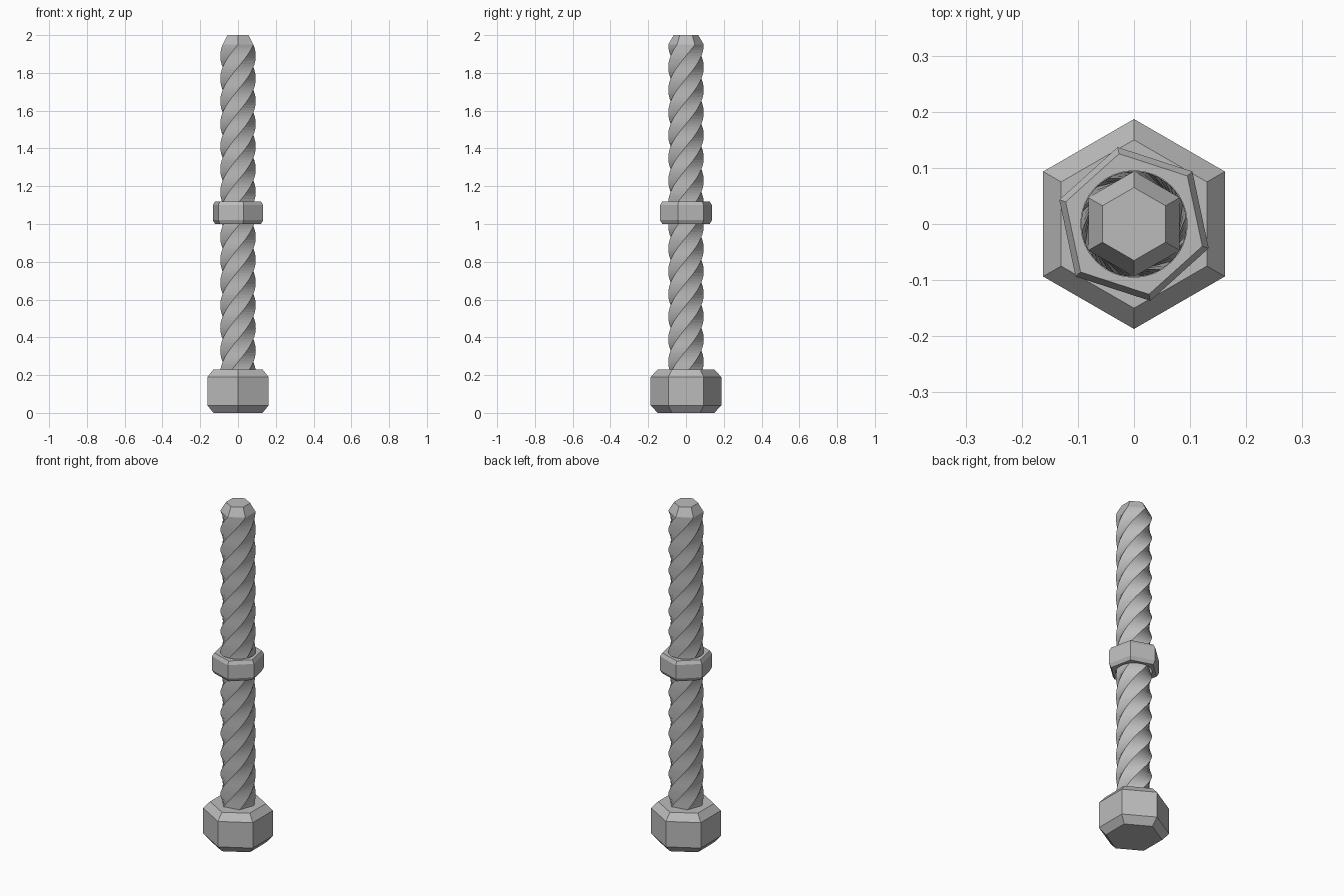
import bpy
import math

cube = bpy.data.objects.get("Cube")
if cube:
    bpy.data.objects.remove(cube, do_unlink=True)

steel = bpy.data.materials.new("steel grey")
steel.use_nodes = True
GREY = (0.5, 0.5, 0.5, 1)
steel.diffuse_color = GREY
steel.node_tree.nodes["Principled BSDF"].inputs["Base Color"].default_value = GREY


def loft(name, rings, sides=6, closed=False):
    """Skin a stack of (radius, height, angle) polygons; cap the ends or close into a tube."""
    verts = []
    for radius, z, angle in rings:
        for i in range(sides):
            a = math.radians(angle) + math.tau * i / sides
            verts.append((radius * math.cos(a), radius * math.sin(a), z))
    count = len(rings)
    faces = []
    for r in range(count if closed else count - 1):
        low, high = r * sides, (r + 1) % count * sides
        for i in range(sides):
            j = (i + 1) % sides
            faces.append((low + i, low + j, high + j, high + i))
    if not closed:
        faces.append(tuple(reversed(range(sides))))
        faces.append(tuple(range((count - 1) * sides, count * sides)))
    mesh = bpy.data.meshes.new(name)
    mesh.from_pydata(verts, [], faces)
    mesh.materials.append(steel)
    obj = bpy.data.objects.new(name, mesh)
    bpy.context.collection.objects.link(obj)
    return obj


# Hexagonal head, chamfered at both ends
loft("bolt_head", [(0.15, 0, 90), (0.187, 0.04, 90), (0.187, 0.19, 90), (0.15, 0.23, 90)])

# Twisted hexagonal shank with a tapered tip
BOTTOM, TOP, TWIST, STEPS = 0.2, 1.95, 500, 120
shank = []
for s in range(STEPS + 1):
    z = BOTTOM + (TOP - BOTTOM) * s / STEPS
    shank.append((0.094, z, 90 - TWIST * (TOP - z)))
shank.append((0.065, 2.0, 90))
loft("twisted_shank", shank)

# Chamfered nut, turned on the shank, with a hole through it
nut = loft("nut", [(0.128, 1.0, 42), (0.14, 1.02, 42), (0.14, 1.1, 42), (0.128, 1.12, 42)])
hole = loft("nut_hole_cutter", [(0.095, 0.9, 0), (0.095, 1.2, 0)], sides=32)
hole.hide_render = True
hole.hide_viewport = True
cut = nut.modifiers.new("hole", "BOOLEAN")
cut.operation = "DIFFERENCE"
cut.solver = "EXACT"
cut.object = hole
